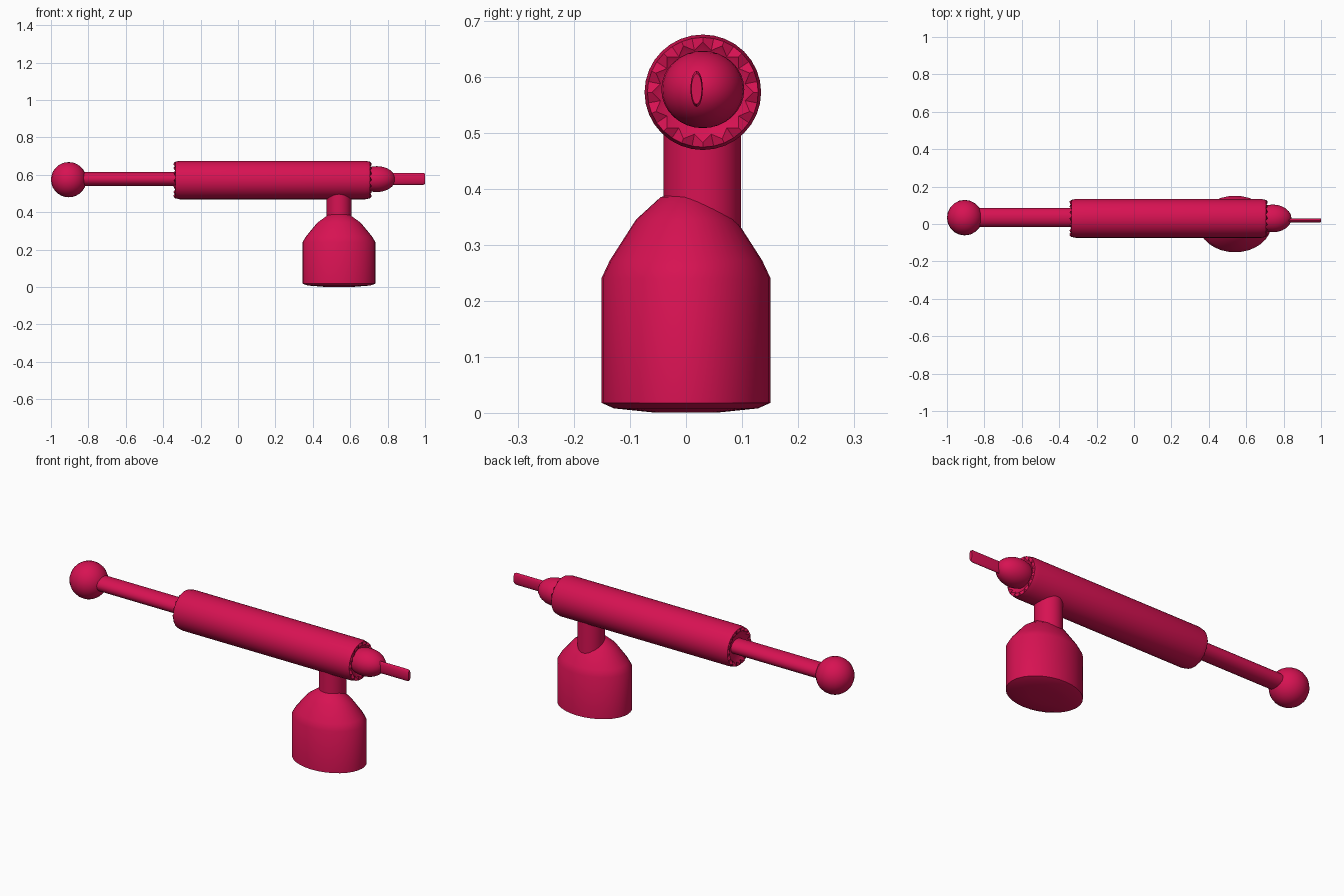
import bpy, bmesh, math
from mathutils import Vector

cube = bpy.data.objects.get("Cube")
if cube:
    bpy.data.objects.remove(cube)

crimson = bpy.data.materials.new("crimson")
crimson.use_nodes = True
COLOUR = (0.68, 0.006, 0.085, 1)
crimson.diffuse_color = COLOUR
crimson.node_tree.nodes["Principled BSDF"].inputs["Base Color"].default_value = COLOUR


def finish(bm, name, angle=35):
    """Turn a bmesh into a smooth-shaded object with sharp edges kept."""
    bmesh.ops.recalc_face_normals(bm, faces=bm.faces)
    mesh = bpy.data.meshes.new(name)
    bm.to_mesh(mesh)
    bm.free()
    mesh.materials.append(crimson)
    obj = bpy.data.objects.new(name, mesh)
    bpy.context.collection.objects.link(obj)
    bpy.ops.object.select_all(action='DESELECT')
    obj.select_set(True)
    bpy.context.view_layer.objects.active = obj
    bpy.ops.object.shade_smooth_by_angle(angle=math.radians(angle))
    return obj


def lathe(name, profile, place, sides=32):
    """Sweep (position, radius, tooth) rings; tooth = (shift, shrink) of every other vertex."""
    bm = bmesh.new()
    rings = []
    for pos, rad, *tooth in profile:
        shift, shrink = tooth[0] if tooth else (0, 0)
        ring = []
        for i in range(sides):
            a = math.tau * i / sides
            odd = i % 2
            r = rad - shrink * odd
            ring.append(bm.verts.new(place(pos + shift * odd, r * math.cos(a), r * math.sin(a))))
        rings.append(ring)
    for lower, upper in zip(rings, rings[1:]):
        for i in range(sides):
            j = (i + 1) % sides
            bm.faces.new((lower[i], lower[j], upper[j], upper[i]))
    # close both ends with a fan
    for ring, end in ((rings[0], profile[0]), (rings[-1], profile[-1])):
        hub = bm.verts.new(place(end[0], 0, 0))
        for i in range(sides):
            bm.faces.new((ring[i], ring[(i + 1) % sides], hub))
    return finish(bm, name)


def along_x(y, z, ry, rz):
    return lambda p, a, b: Vector((p, y + a * ry, z + b * rz))


def along_z(x, y, rx, ry):
    return lambda p, a, b: Vector((x + a * rx, y + b * ry, p))


def ball(name, centre, radii, segments=24, rings=16):
    bm = bmesh.new()
    bmesh.ops.create_uvsphere(bm, u_segments=segments, v_segments=rings, radius=1)
    for v in bm.verts:
        v.co = Vector(c + k * r for c, k, r in zip(centre, v.co, radii))
    return finish(bm, name)


# Long barrel with toothed, chamfered rims
lathe("barrel",
      [(-0.325, 0.62), (-0.345, 0.87, (0.015, 0.13)), (-0.335, 0.95), (-0.31, 1),
       (0.68, 1), (0.705, 0.95), (0.715, 0.87, (-0.015, 0.13)), (0.695, 0.62)],
      along_x(0.03, 0.572, 0.104, 0.103))

# Pull rod and knob at the rear
lathe("rear_rod", [(-0.88, 1), (-0.32, 1)], along_x(0.035, 0.577, 0.05, 0.038), 24)
ball("rear_knob", (-0.905, 0.034, 0.574), (0.095, 0.095, 0.094), 20, 14)

# Rounded nozzle and flat needle at the tip
ball("nozzle", (0.742, 0.03, 0.577), (0.1, 0.074, 0.069))
lathe("needle", [(0.78, 1), (0.99, 1), (1.0, 0.85)], along_x(0.019, 0.578, 0.011, 0.032), 20)

# Reservoir tank below, joined to the barrel by a neck
lathe("tank",
      [(0.001, 0.4), (0.008, 0.85), (0.018, 1), (0.24, 1), (0.272, 0.9),
       (0.345, 0.59), (0.385, 0.3), (0.395, 0.08)],
      along_z(0.54, 0, 0.195, 0.151))
lathe("neck", [(0.28, 1), (0.53, 1)], along_z(0.54, 0.029, 0.066, 0.069))
